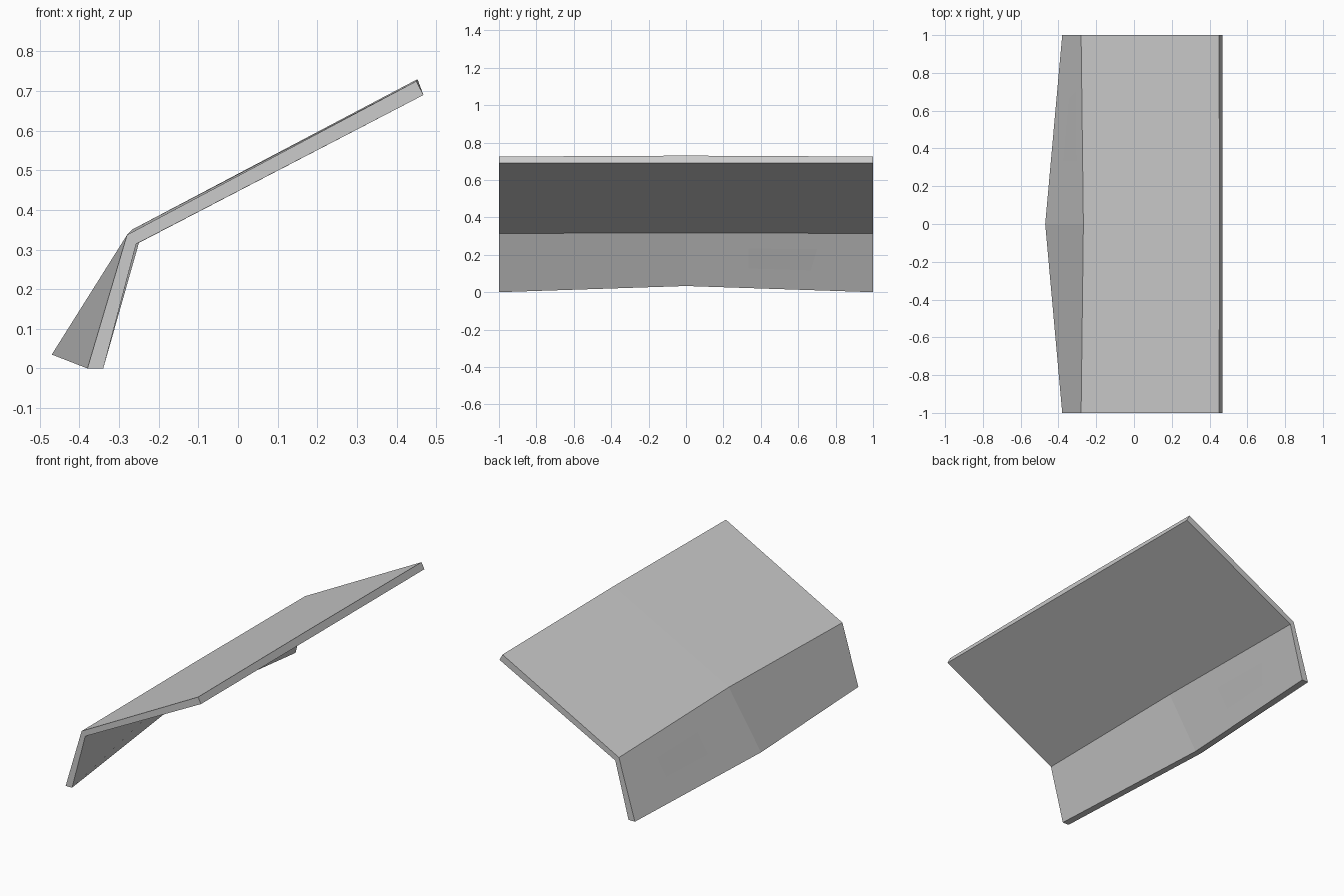
import bpy, bmesh

if "Cube" in bpy.data.objects:
    bpy.data.objects.remove(bpy.data.objects["Cube"])

# Bent panel cross-sections (x, z): outer skin top to bottom, then inner skin back up
end = [(0.45, 0.725), (-0.28, 0.337), (-0.38, 0.0),
       (-0.34, 0.0), (-0.257, 0.314), (0.468, 0.69)]
mid = [(0.453, 0.73), (-0.268, 0.35), (-0.47, 0.035),
       (-0.432, 0.033), (-0.25, 0.317), (0.468, 0.69)]

bm = bmesh.new()
rings = [[bm.verts.new((x, y, z)) for x, z in prof]
         for y, prof in ((-1, end), (0, mid), (1, end))]

# Skins and rim between neighbouring sections
for a, b in zip(rings, rings[1:]):
    for i in range(6):
        j = (i + 1) % 6
        bm.faces.new((a[i], a[j], b[j], b[i]))

# Side edges
for r in (rings[0], rings[2]):
    bm.faces.new((r[0], r[1], r[4], r[5]))
    bm.faces.new((r[1], r[2], r[3], r[4]))
bmesh.ops.recalc_face_normals(bm, faces=bm.faces)

me = bpy.data.meshes.new("bent_panel")
bm.to_mesh(me)
bm.free()
bpy.context.collection.objects.link(bpy.data.objects.new("bent_panel", me))
